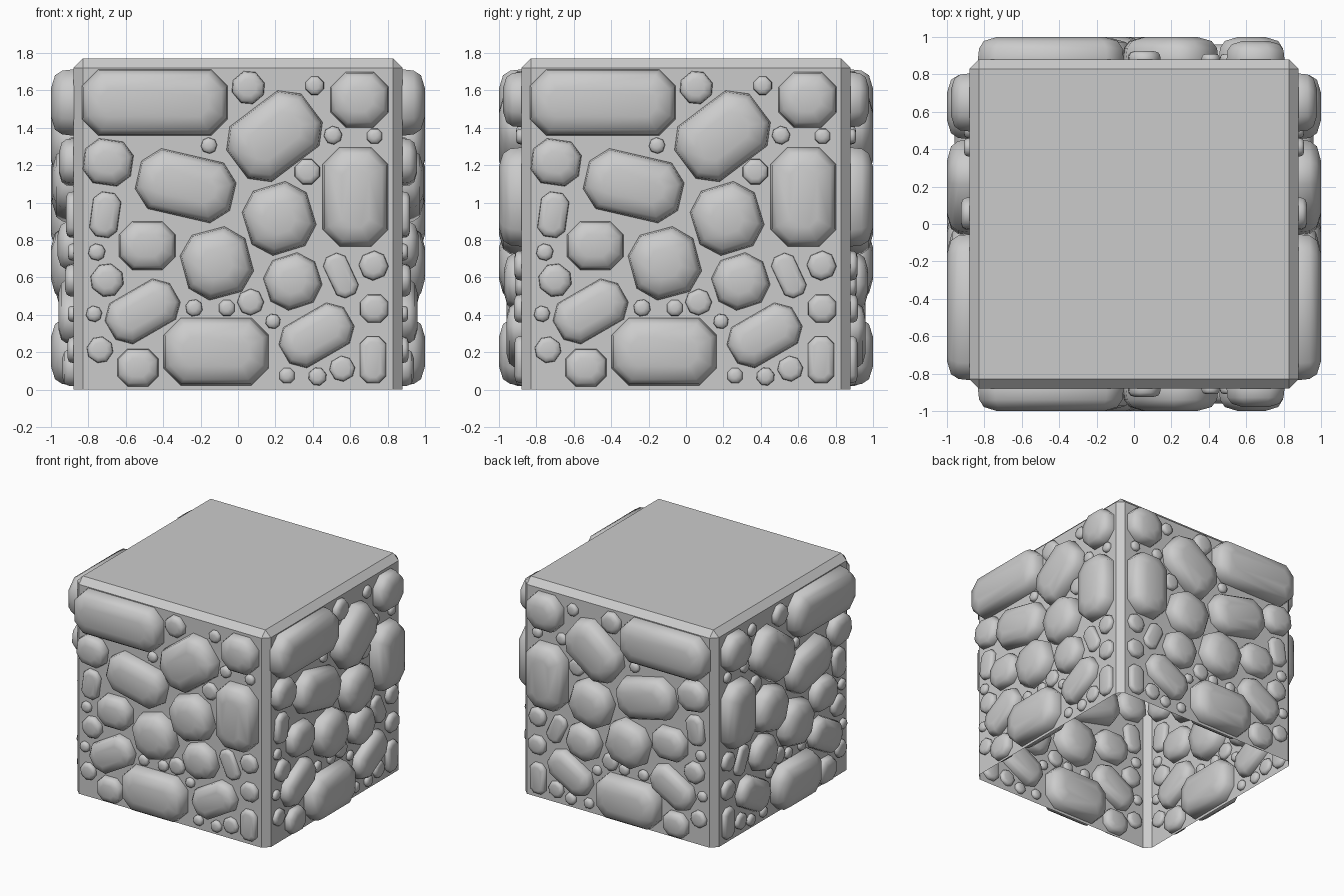
import bpy, bmesh
from math import radians, pi
from mathutils import Matrix, Vector

if "Cube" in bpy.data.objects:
    bpy.data.objects.remove(bpy.data.objects["Cube"])

WALL = 0.88      # half width of the block
HEIGHT = 1.77

# larger stones on one wall: x, z, width, height, tilt in degrees
STONES = [
    (-.445, 1.535, .78, .355, 0), (.65, 1.55, .31, .295, 0), (.195, 1.355, .5, .37, 37),
    (-.695, 1.215, .26, .24, -8), (-.28, 1.09, .52, .33, -13), (.628, 1.03, .35, .53, 0),
    (-.71, .935, .15, .24, -8), (-.485, .77, .3, .26, 0), (.22, .915, .36, .36, 17),
    (-.113, .675, .36, .36, 15), (.55, .61, .13, .24, 25), (.293, .578, .29, .28, 18),
    (-.51, .418, .4, .25, 30), (.42, .29, .4, .25, 30), (-.117, .203, .56, .36, 0),
    (-.535, .118, .22, .2, 0), (.722, .16, .14, .25, 0)]

# squarish pebbles: x, z, size, tilt in degrees
PEBBLES = [
    (.055, 1.615, .165, 40), (.41, 1.625, .095, 45), (.508, 1.36, .09, 30),
    (.73, 1.355, .08, 0), (-.155, 1.305, .08, -20), (.37, 1.165, .13, 45),
    (-.755, .735, .085, -15), (-.70, .585, .165, -38), (.725, .663, .145, 22),
    (-.77, .405, .08, -15), (-.235, .437, .085, 10), (-.06, .437, .085, 0),
    (.067, .468, .13, 25), (.187, .365, .075, -8), (.728, .433, .15, 0),
    (-.738, .213, .13, -35), (.262, .075, .08, 0), (.425, .07, .09, 40),
    (.557, .112, .125, 30)]

# depth fraction and inset fraction of each ring of a stone
PROFILE = [(0, 0), (.5, .06), (.82, .27), (1, .85)]


def octagon(w, h, c):
    """Rectangle with cut corners, counter-clockwise."""
    a, b = w / 2, h / 2
    return [(a, -b + c), (a, b - c), (a - c, b), (-a + c, b),
            (-a, b - c), (-a, -b + c), (-a + c, -b), (a - c, -b)]


def add_stone(bm, x, z, w, h, tilt):
    """Pillow-shaped stone that bulges both ways through the wall."""
    size = min(w, h)
    depth = min(max(.4 * size - .02, .03), .12)
    cut = min(.27 * size, .09)
    place = Matrix.Translation((x, -WALL, z)) @ Matrix.Rotation(-radians(tilt), 4, 'Y')
    layers = [(-d, i) for d, i in reversed(PROFILE[1:])] + PROFILE
    rings = []
    for d, i in layers:
        inset = i * depth
        pts = octagon(w - 2 * inset, h - 2 * inset, cut - .45 * inset)
        rings.append([bm.verts.new(place @ Vector((u, -d * depth, v))) for u, v in pts])
    for r0, r1 in zip(rings, rings[1:]):
        for k in range(8):
            n = (k + 1) % 8
            bm.faces.new((r0[k], r0[n], r1[n], r1[k]))
    bm.faces.new(rings[0][::-1])
    bm.faces.new(rings[-1])


def make_object(name, mesh):
    ob = bpy.data.objects.new(name, mesh)
    bpy.context.collection.objects.link(ob)
    return ob


# block: chamfered shell, open underneath
bm = bmesh.new()
bmesh.ops.create_cube(bm, size=1, matrix=Matrix.Translation((0, 0, HEIGHT / 2))
                      @ Matrix.Diagonal((2 * WALL, 2 * WALL, HEIGHT, 1)))
bmesh.ops.delete(bm, geom=[f for f in bm.faces if f.normal.z < -.5], context='FACES')
edges = [e for e in bm.edges if any(v.co.z > .1 for v in e.verts)]
bmesh.ops.bevel(bm, geom=edges, offset=.05, segments=1, affect='EDGES')
block_mesh = bpy.data.meshes.new("block")
bm.to_mesh(block_mesh)
bm.free()
make_object("block", block_mesh)

# stones of one wall
bm = bmesh.new()
for s in STONES:
    add_stone(bm, *s)
for x, z, s, tilt in PEBBLES:
    add_stone(bm, x, z, s, s, tilt)
bmesh.ops.recalc_face_normals(bm, faces=bm.faces)
for f in bm.faces:
    f.smooth = True
stone_mesh = bpy.data.meshes.new("wall_stones")
bm.to_mesh(stone_mesh)
bm.free()

# the same wall turned a quarter, each mirrored to the opposite side
for name, turn in (("front_back_stones", 0), ("side_stones", pi / 2)):
    ob = make_object(name, stone_mesh)
    ob.rotation_euler.z = turn
    mirror = ob.modifiers.new("opposite_wall", 'MIRROR')
    mirror.use_axis = (False, True, False)
    mirror.use_mirror_merge = False
